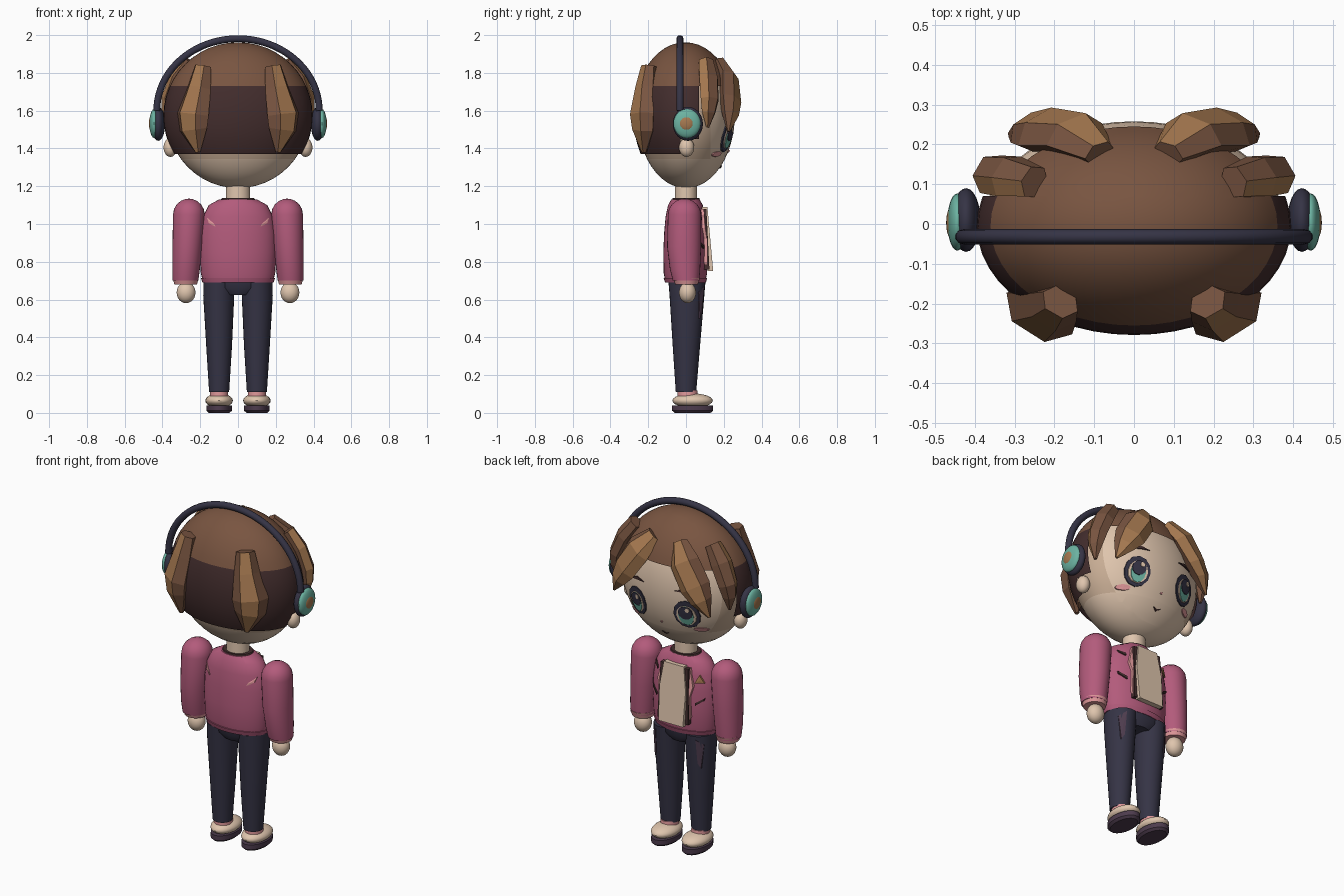
import bpy, bmesh, math
from mathutils import Vector

cube = bpy.data.objects.get("Cube")
if cube:
    bpy.data.objects.remove(cube, do_unlink=True)


def material(name, rgb):
    m = bpy.data.materials.new(name)
    m.use_nodes = True
    m.diffuse_color = (*rgb, 1)
    m.node_tree.nodes["Principled BSDF"].inputs["Base Color"].default_value = (*rgb, 1)
    return m


BROWN = material("hair_brown", (0.19, 0.09, 0.052))
DARK = material("dark_hair", (0.055, 0.026, 0.026))
CARAMEL = material("caramel", (0.38, 0.19, 0.08))
SKIN = material("skin_cream", (0.74, 0.56, 0.42))
SHADE = material("skin_shade", (0.58, 0.42, 0.30))
NAVY = material("navy", (0.036, 0.034, 0.060))
PLUM = material("plum", (0.075, 0.045, 0.075))
TEAL = material("teal", (0.15, 0.45, 0.36))
ROSE = material("rose", (0.45, 0.105, 0.20))
BLUSH = material("blush_pink", (0.74, 0.31, 0.32))


def finish(name, bm, mats, smooth=True):
    bmesh.ops.recalc_face_normals(bm, faces=bm.faces[:])
    me = bpy.data.meshes.new(name)
    bm.to_mesh(me)
    bm.free()
    for m in mats:
        me.materials.append(m)
    ob = bpy.data.objects.new(name, me)
    bpy.context.collection.objects.link(ob)
    if smooth:
        bpy.ops.object.select_all(action='DESELECT')
        ob.select_set(True)
        bpy.context.view_layer.objects.active = ob
        bpy.ops.object.shade_smooth_by_angle(angle=math.radians(40))
    return ob


def ball_mesh(center, radii, seg=32):
    bm = bmesh.new()
    bmesh.ops.create_uvsphere(bm, u_segments=seg, v_segments=seg // 2, radius=1)
    for v in bm.verts:
        v.co = Vector(v.co[i] * radii[i] + center[i] for i in range(3))
    return bm


def ball(name, center, radii, mat, seg=24):
    return finish(name, ball_mesh(center, radii, seg), [mat])


def skin_rings(bm, rings):
    """Bridge equal rings of vertices and cap both ends."""
    n = len(rings[0])
    sides = []
    for a, b in zip(rings, rings[1:]):
        sides += [(i, bm.faces.new((a[i], a[(i + 1) % n], b[(i + 1) % n], b[i]))) for i in range(n)]
    bm.faces.new(rings[0])
    bm.faces.new(rings[-1])
    return sides


def loft(name, rings, mat, n=28):
    """Stack of ellipses (cx, cy, z, rx, ry)."""
    bm = bmesh.new()
    skin_rings(bm, [[bm.verts.new((cx + rx * math.cos(2 * math.pi * i / n),
                                   cy + ry * math.sin(2 * math.pi * i / n), z)) for i in range(n)]
                    for cx, cy, z, rx, ry in rings])
    return finish(name, bm, [mat])


def lock(name, path, sizes, streak=(1,)):
    """Faceted hair lock: six sided tube, chosen sides in caramel."""
    bm = bmesh.new()
    pts = [Vector(p) for p in path]
    rings = []
    for k, (p, (w, d)) in enumerate(zip(pts, sizes)):
        t = (pts[min(k + 1, len(pts) - 1)] - pts[max(k - 1, 0)]).normalized()
        out = Vector((p.x * 0.6, p.y, 0))
        out = (out - t * out.dot(t)).normalized()
        side = t.cross(out)
        rings.append([bm.verts.new(p + side * w * math.cos(math.pi * i / 3)
                                   + out * d * math.sin(math.pi * i / 3)) for i in range(6)])
    for i, f in skin_rings(bm, rings):
        f.material_index = int(i in streak)
    return finish(name, bm, [BROWN, CARAMEL], smooth=False)


def slab(name, outline, depth, mat, lift=0.006, thick=0.009, side=1):
    """Thin plate with an (x, z) outline laid on a surface y = depth(x, z)."""
    bm = bmesh.new()
    n = len(outline)
    mid = (sum(p[0] for p in outline) / n, sum(p[1] for p in outline) / n)
    front = [bm.verts.new((x, side * (depth(x, z) + lift), z)) for x, z in outline]
    back = [bm.verts.new((v.co.x, v.co.y - side * thick, v.co.z)) for v in front]
    c = bm.verts.new((mid[0], side * (depth(*mid) + lift), mid[1]))
    for i in range(n):
        j = (i + 1) % n
        bm.faces.new((front[i], front[j], c))
        bm.faces.new((front[j], front[i], back[i], back[j]))
    bm.faces.new(back)
    return finish(name, bm, [mat], smooth=False)


def oval(cx, cz, rx, rz, n=12):
    return [(cx + rx * math.cos(2 * math.pi * i / n), cz + rz * math.sin(2 * math.pi * i / n)) for i in range(n)]


def flip(pts, s):
    return [(s * p[0], *p[1:]) for p in pts]


def cut(bm, co, no):
    bmesh.ops.bisect_plane(bm, geom=bm.verts[:] + bm.edges[:] + bm.faces[:], plane_co=co, plane_no=no)


# Head, with shaded skin beside the jaw under the hair
HC, HR = (0, 0, 1.575), (0.378, 0.258, 0.385)
bm = ball_mesh(HC, HR, 48)
cut(bm, (0, 0, 1.345), (0, 0, 1))
cut(bm, (0, 0.13, 0), (0, 1, 0))
for f in bm.faces:
    c = f.calc_center_median()
    f.material_index = int(c.z > 1.345 and c.y < 0.13)
finish("head", bm, [SKIN, SHADE])


def face_y(x, z):
    return HR[1] * math.sqrt(max(0, 1 - (x / HR[0]) ** 2 - ((z - HC[2]) / HR[2]) ** 2))


# Hair cap: brown crown, dark undercut behind the ears
bm = ball_mesh((0, -0.005, 1.572), (0.395, 0.274, 0.39), 48)
for co, no in (((0, 0, 1.73), (0, 0, 1)), ((0, 0, 1.37), (0, 0, 1)),
               ((0, 0.07, 0), (0, 1, 0)), ((0, 0, 1.45), (0, 0, 1)), ((0, -0.03, 0), (0, 1, 0))):
    cut(bm, co, no)
gone = []
for f in bm.faces:
    c = f.calc_center_median()
    f.material_index = int(c.z < 1.73)
    if c.z < 1.37 or (c.z < 1.73 and c.y > 0.07) or (c.z < 1.45 and c.y > -0.03):
        gone.append(f)
bmesh.ops.delete(bm, geom=gone, context='FACES')
finish("hair_cap", bm, [BROWN, DARK])

# Torso, neck and collar
TORSO = [(0.185, 0.105, 0.69), (0.197, 0.115, 0.74), (0.202, 0.117, 0.85), (0.2, 0.113, 0.95),
         (0.185, 0.105, 1.04), (0.155, 0.092, 1.10), (0.10, 0.075, 1.13)]
loft("jacket", [(0, -0.003, z, rx, ry) for rx, ry, z in TORSO], ROSE, 36)
loft("jacket_hem", [(0, -0.003, 0.69, 0.188, 0.108), (0, -0.003, 0.715, 0.197, 0.116)], ROSE, 36)
loft("neck", [(0, 0, 1.08, 0.066, 0.06), (0, 0, 1.25, 0.062, 0.058)], SKIN)
loft("collar", [(0, 0, 1.105, 0.105, 0.08), (0, 0, 1.137, 0.085, 0.07)], DARK)


def chest_y(x, z):
    for (ax, ay, az), (bx, by, bz) in zip(TORSO, TORSO[1:]):
        if az <= z <= bz:
            t = (z - az) / (bz - az)
            return (ay + (by - ay) * t) * math.sqrt(max(0, 1 - (x / (ax + (bx - ax) * t)) ** 2))
    return 0.1


# Shirt front standing proud of the jacket
slab("shirt_lining", [(-0.10, 0.76), (0.10, 0.76), (0.09, 1.08), (-0.09, 1.08)], lambda x, z: 0.118 - (z - 0.76) * 0.05, DARK, 0.006, 0.04)
slab("shirt_front", [(-0.08, 0.75), (0.08, 0.75), (0.085, 0.95), (0.065, 1.09), (-0.065, 1.09), (-0.085, 0.95)],
     lambda x, z: 0.14 - (z - 0.75) * 0.09, SKIN, 0.004, 0.03)

# Headband
cu = bpy.data.curves.new("headband", 'CURVE')
cu.dimensions = '3D'
cu.bevel_depth = 0.019
cu.bevel_resolution = 3
sp = cu.splines.new('POLY')
sp.points.add(40)
for i, p in enumerate(sp.points):
    a = math.pi * i / 40
    p.co = (0.43 * math.cos(a), -0.032, 1.60 + 0.381 * math.sin(a), 1)
cu.use_fill_caps = True
cu.materials.append(NAVY)
bpy.context.collection.objects.link(bpy.data.objects.new("headband", cu))

loft("hips", [(0, 0.005, 0.625, 0.085, 0.075), (0, 0.005, 0.66, 0.165, 0.095), (0, 0.005, 0.71, 0.182, 0.1)], NAVY)

for s, tag in ((1, "left"), (-1, "right")):
    # Headphone cups and ears
    ball(tag + "_ear_cushion", (s * 0.422, 0.01, 1.53), (0.036, 0.08, 0.09), NAVY)
    ball(tag + "_ear_cup", (s * 0.444, 0.005, 1.532), (0.025, 0.072, 0.077), TEAL)
    ball(tag + "_cup_button", (s * 0.459, 0.003, 1.532), (0.013, 0.04, 0.04), CARAMEL)
    ball(tag + "_ear", (s * 0.358, 0.003, 1.405), (0.036, 0.04, 0.05), SKIN)

    # Hair locks: nape, fringe and temple
    lock(tag + "_back_lock", flip([(0.185, -0.195, 1.835), (0.205, -0.21, 1.72), (0.238, -0.225, 1.58),
                                   (0.235, -0.222, 1.50), (0.212, -0.222, 1.38)], s),
         [(0.05, 0.04), (0.07, 0.055), (0.098, 0.062), (0.085, 0.055), (0.015, 0.012)])
    lock(tag + "_fringe_lock", flip([(0.085, 0.175, 1.855), (0.15, 0.225, 1.77), (0.225, 0.235, 1.65),
                                     (0.265, 0.235, 1.58), (0.31, 0.225, 1.49)], s),
         [(0.045, 0.035), (0.085, 0.05), (0.085, 0.05), (0.06, 0.04), (0.008, 0.008)],
         (1, 0) if s < 0 else (1, 2))
    lock(tag + "_temple_lock", flip([(0.25, 0.105, 1.86), (0.315, 0.12, 1.77), (0.36, 0.125, 1.66),
                                     (0.368, 0.12, 1.59), (0.365, 0.115, 1.51)], s),
         [(0.045, 0.04), (0.06, 0.045), (0.055, 0.045), (0.04, 0.035), (0.008, 0.008)],
         (2,) if s < 0 else (0,))

    # Eyes, brows and cheeks
    ex, ez = s * 0.16, 1.465
    slab(tag + "_eye_rim", oval(ex, ez, 0.07, 0.085), face_y, NAVY, 0.006)
    slab(tag + "_eye_white", oval(ex, ez - 0.005, 0.053, 0.062), face_y, SKIN, 0.009)
    slab(tag + "_iris", oval(ex, ez - 0.005, 0.04, 0.06), face_y, TEAL, 0.012)
    slab(tag + "_pupil", oval(ex, ez + 0.014, 0.038, 0.04), face_y, NAVY, 0.015)
    slab(tag + "_eye_glint", oval(ex - 0.014, ez + 0.034, 0.012, 0.014, 8), face_y, SKIN, 0.018)
    slab(tag + "_brow", flip([(0.10, 1.60), (0.15, 1.615), (0.21, 1.59), (0.15, 1.598)], s), face_y, DARK)
    slab(tag + "_cheek", oval(s * 0.215, 1.37, 0.035, 0.014), face_y, BLUSH)

    # Sleeves, cuffs and hands
    dome = [(s * 0.26, -0.008, 1.05 + 0.084 * math.sin(a), 0.084 * math.cos(a), 0.088 * math.cos(a))
            for a in (0.35, 0.7, 1.05, 1.35, 1.54)]
    loft(tag + "_sleeve", [(s * 0.278, 0, 0.70, 0.068, 0.07), (s * 0.275, -0.005, 0.76, 0.073, 0.08),
                           (s * 0.268, -0.01, 0.88, 0.079, 0.09), (s * 0.26, -0.008, 1.05, 0.084, 0.088)] + dome, ROSE)
    loft(tag + "_cuff", [(s * 0.277, 0.003, 0.68, 0.06, 0.06), (s * 0.277, 0.002, 0.715, 0.069, 0.072)], BLUSH)
    ball(tag + "_hand", (s * 0.275, 0.008, 0.637), (0.05, 0.045, 0.056), SKIN)

    # Trouser legs with thigh patches
    loft(tag + "_leg", [(s * 0.1, 0, 0.11, 0.053, 0.054), (s * 0.1, 0.002, 0.35, 0.068, 0.072),
                        (s * 0.102, 0.005, 0.62, 0.082, 0.092), (s * 0.1, 0.005, 0.69, 0.083, 0.097)], NAVY)
    slab(tag + "_thigh_patch", flip([(0.13, 0.67), (0.165, 0.64), (0.15, 0.50), (0.135, 0.53)], s),
         lambda x, z: 0.003 + (0.045 + z * 0.075) * math.sqrt(1 - min(0.9, (abs(x) - 0.1) / 0.083) ** 2), PLUM)

    # Shoes
    loft(tag + "_sock", [(s * 0.1, 0.01, 0.07, 0.05, 0.055), (s * 0.1, 0.008, 0.118, 0.047, 0.052)], BLUSH)
    ball(tag + "_shoe", (s * 0.1, 0.035, 0.065), (0.073, 0.107, 0.038), SKIN)
    loft(tag + "_sole", [(s * 0.1, 0.035, 0, 0.055, 0.095), (s * 0.1, 0.035, 0.012, 0.068, 0.109),
                         (s * 0.1, 0.035, 0.04, 0.068, 0.109)], PLUM)

    # Jacket trim
    slab(tag + "_lapel", flip([(0.088, 0.76), (0.105, 0.80), (0.10, 0.92), (0.115, 0.98), (0.09, 1.08), (0.078, 1.08)], s),
         chest_y, BLUSH, 0.012, 0.02)
    slab(tag + "_pocket_slash", flip([(0.125, 0.87), (0.165, 0.90), (0.168, 0.915), (0.125, 0.885)], s), chest_y, DARK)
    slab(tag + "_back_stripe", flip([(0.165, 1.035), (0.155, 1.005), (0.12, 0.985), (0.125, 1.0)], s),
         chest_y, BLUSH, 0.009, 0.012, -1)

# Single-sided chest details, nose and mouth
slab("badge", [(-0.165, 1.0), (-0.12, 1.0), (-0.14, 1.045)], chest_y, CARAMEL, 0.009)
slab("chest_slash", [(0.125, 1.02), (0.155, 1.04), (0.158, 1.055), (0.125, 1.035)], chest_y, DARK)
slab("nose", oval(0, 1.385, 0.006, 0.006, 8), face_y, BLUSH)
slab("mouth", [(-0.022, 1.31), (0, 1.303), (0.022, 1.31), (0, 1.294)], face_y, DARK)
